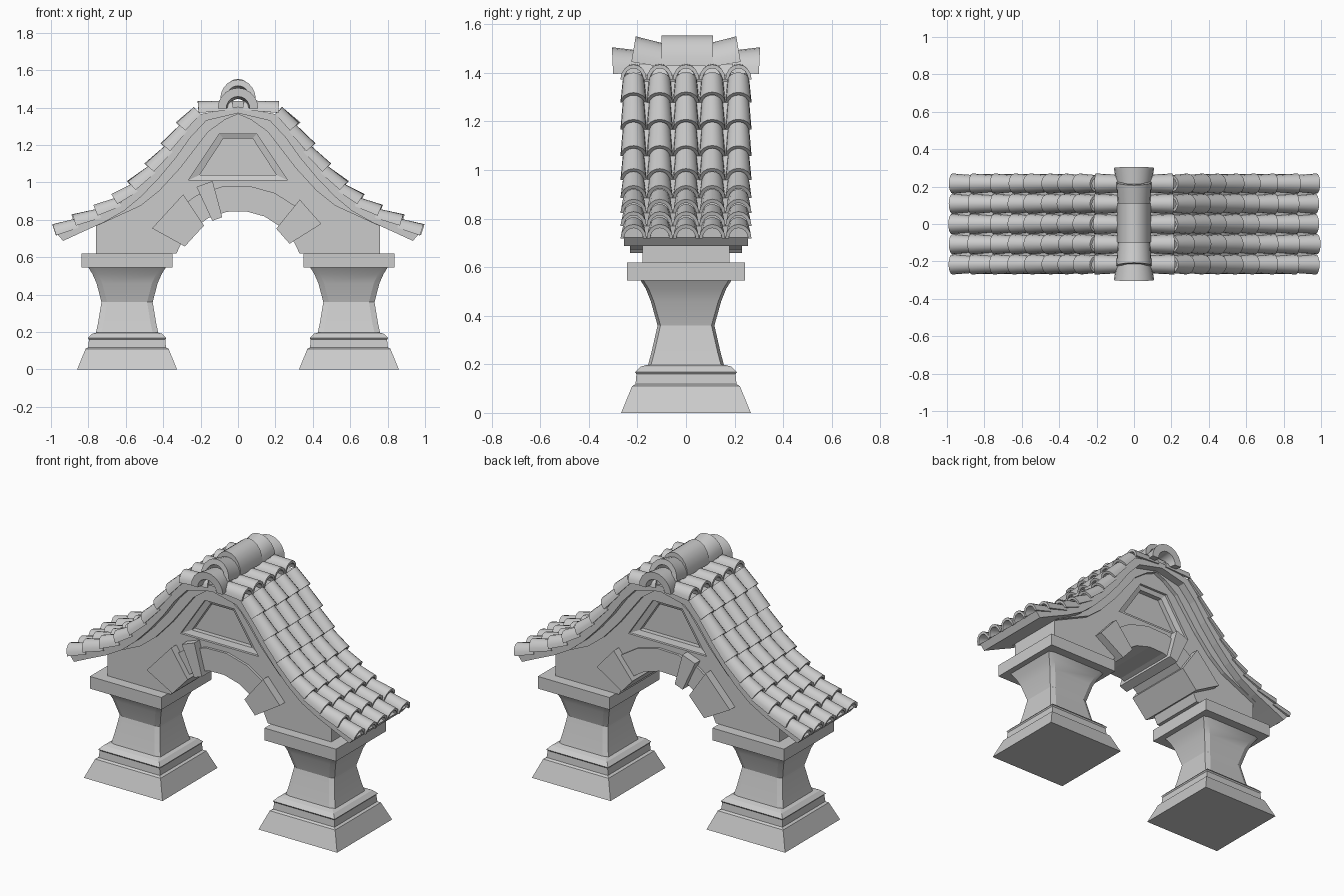
import bpy, bmesh, math, random
from mathutils import Vector

if "Cube" in bpy.data.objects:
    bpy.data.objects.remove(bpy.data.objects["Cube"])

random.seed(4)


def make(name, bm, smooth=None):
    bmesh.ops.recalc_face_normals(bm, faces=bm.faces)
    me = bpy.data.meshes.new(name)
    bm.to_mesh(me)
    bm.free()
    ob = bpy.data.objects.new(name, me)
    bpy.context.collection.objects.link(ob)
    if smooth:
        bpy.ops.object.select_all(action='DESELECT')
        ob.select_set(True)
        bpy.context.view_layer.objects.active = ob
        bpy.ops.object.shade_smooth_by_angle(angle=math.radians(smooth))
    return ob


def loft(bm, rings):
    """Skin rings of points and cap both ends."""
    vs = [[bm.verts.new(p) for p in r] for r in rings]
    n = len(vs[0])
    for a, b in zip(vs, vs[1:]):
        for i in range(n):
            bm.faces.new((a[i], a[(i + 1) % n], b[(i + 1) % n], b[i]))
    bm.faces.new(vs[0])
    bm.faces.new(vs[-1])


def square(cx, h, z):
    return [(cx + sx * h, sy * h, z) for sx, sy in ((-1, -1), (1, -1), (1, 1), (-1, 1))]


def prism(bm, pts, depth):
    """Extrude an x-z outline between y = -depth and y = depth."""
    loft(bm, [[(x, y, z) for x, z in pts] for y in (-depth, depth)])


def half_tube(bm, p0, p1, side, r0, r1, thick, rise=1.0, seg=8):
    """Hollow barrel tile from p0 to p1, opening downwards."""
    p0, p1, side = Vector(p0), Vector(p1), Vector(side)
    up = side.cross(p1 - p0).normalized()
    if up.z < 0:
        up = -up
    rings = []
    for p, r in ((p0, r0), (p1, r1)):
        angs = [math.pi * i / seg for i in range(seg + 1)]
        arc = [p + side * r * math.cos(a) + up * r * rise * math.sin(a) for a in angs]
        arc += [p + side * (r - thick) * math.cos(a) + up * (r - thick) * rise * math.sin(a)
                for a in reversed(angs)]
        rings.append(arc)
    (a, b), n = [[bm.verts.new(p) for p in r] for r in rings], 2 * seg + 2
    for i in range(n):
        j = (i + 1) % n
        bm.faces.new((a[i], a[j], b[j], b[i]))
    for v in (a, b):
        for i in range(seg):
            bm.faces.new((v[i], v[i + 1], v[n - 2 - i], v[n - 1 - i]))


def polar(r, deg):
    return (r * math.cos(math.radians(deg)), 0.5 + r * math.sin(math.radians(deg)))


# Pillars: stepped square base, waisted shaft with narrow bevels, flat cap
BASE = [(0, .267), (.11, .222), (.118, .208), (.16, .204), (.168, .21), (.19, .188), (.198, .16)]
SHAFT = [(.19, .168, .158), (.25, .155, .142), (.36, .137, .117), (.46, .163, .145),
         (.51, .185, .165), (.55, .21, .19)]
for label, cx in (("left", -.593), ("right", .593)):
    bm = bmesh.new()
    loft(bm, [square(cx, h, z) for z, h in BASE])
    make(label + "_pillar_base", bm)
    bm = bmesh.new()
    rings = []
    for z, a, b in SHAFT:
        c, d = a - .03, b - .012
        rings.append([(cx + x, y, z) for x, y in ((-c, -b), (c, -b), (a, -d), (a, d),
                                                 (c, b), (-c, b), (-a, d), (-a, -d))])
    loft(bm, rings)
    make(label + "_pillar_shaft", bm, 20)
    bm = bmesh.new()
    loft(bm, [square(cx, .243, z) for z in (.545, .62)])
    make(label + "_pillar_cap", bm)

# Gable wall with arched opening
TOP = [(.76, .79), (.53, .925), (.44, 1.015), (.34, 1.14), (.2, 1.33), (.08, 1.385)]
INNER = [(.76, .765), (.52, .875), (.42, .955), (.31, 1.075), (.16, 1.27), (.07, 1.335)]


def mirrored(half, apex):
    return half + [(0, apex)] + [(-x, z) for x, z in reversed(half)]


bm = bmesh.new()
arch = [polar(.35, a) for a in range(160, 19, -10)]
prism(bm, [(.76, .62)] + mirrored(TOP, 1.41) + [(-.76, .62)] + arch, .18)
wall = make("gable_wall", bm)

# Recessed trapezoid panels, bevelled into both faces of the wall
OUTER = [(-.265, 1.012), (.265, 1.012), (.1, 1.26), (-.1, 1.26)]
PANEL = [(-.205, 1.04), (.205, 1.04), (.078, 1.235), (-.078, 1.235)]
for s in (-1, 1):
    bm = bmesh.new()
    loft(bm, [[(x, s * y, z) for x, z in pts] for pts, y in
              ((OUTER, .22), (OUTER, .165), (PANEL, .155), (PANEL, .125))])
    cutter = make("panel_cutter", bm)
    cutter.hide_render = True
    mod = wall.modifiers.new("panel", 'BOOLEAN')
    mod.operation, mod.object, mod.solver = 'DIFFERENCE', cutter, 'EXACT'
    bpy.context.view_layer.objects.active = wall
    bpy.ops.object.modifier_apply(modifier=mod.name)
    bpy.data.objects.remove(cutter)

# Raised rim following the roof line
bm = bmesh.new()
prism(bm, mirrored(TOP, 1.41) + mirrored(INNER, 1.365)[::-1], .205)
make("gable_rim", bm)

# Arch ring and its protruding stones
bm = bmesh.new()
steps = [32 + i * 17 for i in range(8)]
prism(bm, [polar(.348, a) for a in steps] + [polar(.485, a) for a in reversed(steps)], .195)
make("arch_ring", bm)
for i, (a0, a1) in enumerate(((32, 51), (105, 115), (124, 151))):
    bm = bmesh.new()
    prism(bm, [polar(.325, a0), polar(.525, a0), polar(.525, a1), polar(.325, a1)], .23)
    make("arch_stone_%d" % (i + 1), bm)

# Roof: swept deck plus overlapping barrel tiles on each slope
ROWS = [(.975, .715), (.868, .767), (.75, .82), (.64, .882), (.55, .957), (.455, 1.055),
        (.363, 1.165), (.284, 1.275), (.21, 1.37), (.05, 1.40)]
for label, s in (("left", -1), ("right", 1)):
    bm = bmesh.new()
    line = [(.965, .722)] + ROWS[1:-2] + [(.2, 1.365), (0, 1.405)]
    loft(bm, [[(s * x, -.255, z), (s * x, .255, z), (s * max(x - .03, 0), .255, z - .035),
               (s * max(x - .03, 0), -.255, z - .035)] for x, z in line])
    make(label + "_roof_deck", bm)
    bm = bmesh.new()
    for (x0, z0), (x1, z1) in zip(ROWS, ROWS[1:]):
        for k in range(-2, 3):
            j = random.uniform(-.006, .006)
            y = k * .108
            half_tube(bm, (s * (x0 + j), y, z0 + .002),
                      (s * (x0 + (x1 - x0) * 1.15), y, z0 + (z1 - z0) * 1.15 - .018),
                      (0, 1, 0), .054, .045, .014, 1.15, 8)
    make(label + "_roof_tiles", bm, 35)

# Ridge: five barrel caps along y over a low mortar bed
bm = bmesh.new()
for s in (-1, 1):
    half_tube(bm, (0, s * .3, 1.395), (0, s * .19, 1.40), (1, 0, 0), .108, .09, .045, 1.02, 10)
    half_tube(bm, (0, s * .225, 1.445), (0, s * .08, 1.42), (1, 0, 0), .095, .085, .03, 1.12, 10)
half_tube(bm, (0, -.1, 1.43), (0, .112, 1.43), (1, 0, 0), .09, .09, .03, 1.38, 10)
make("ridge_tiles", bm, 35)
bm = bmesh.new()
prism(bm, [(-.08, 1.375), (.08, 1.375), (.05, 1.435), (-.05, 1.435)], .24)
make("ridge_bed", bm)
